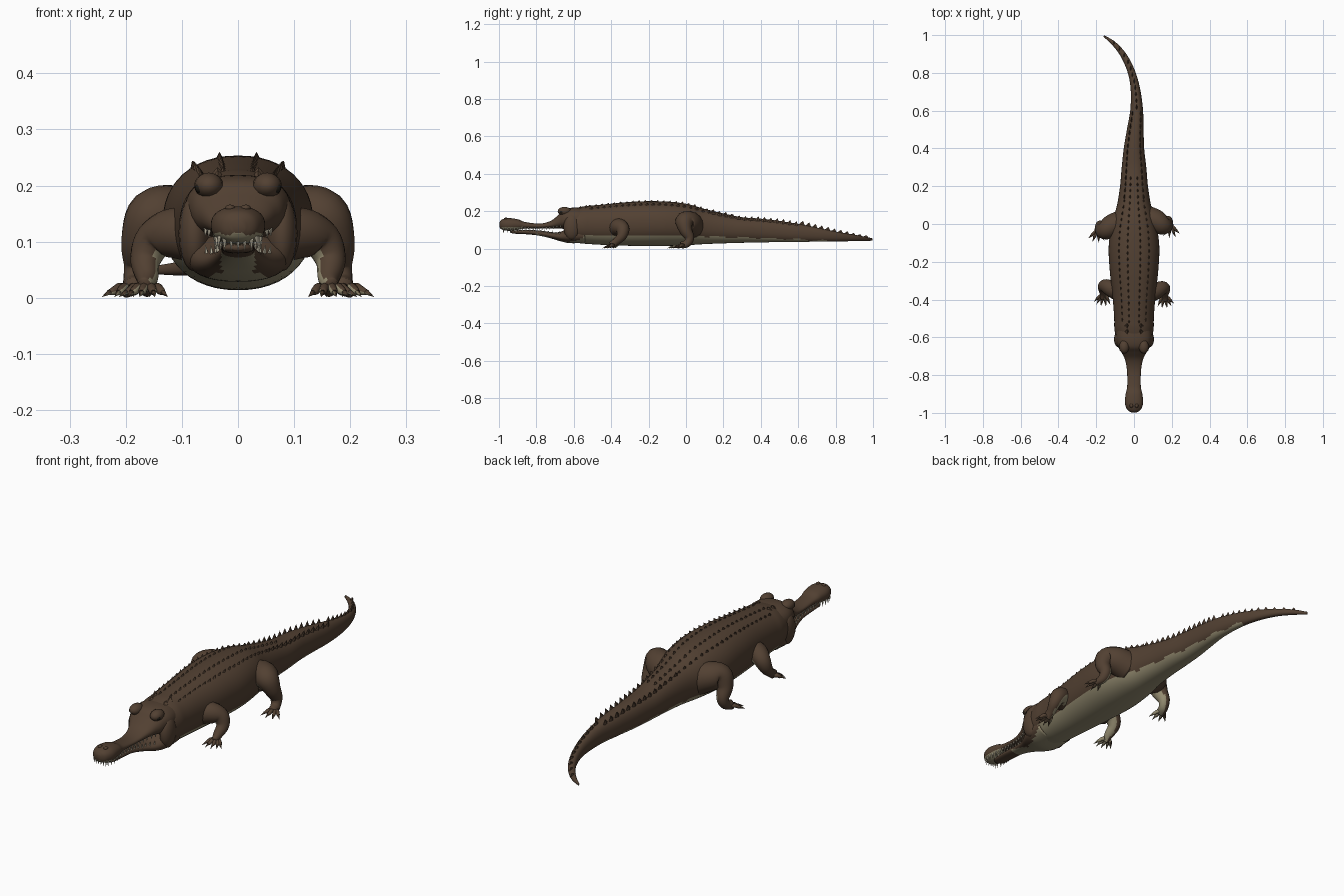
import bpy, bmesh, math
from mathutils import Vector

cube = bpy.data.objects.get("Cube")
if cube:
    bpy.data.objects.remove(cube)


def material(name, rgb):
    m = bpy.data.materials.new(name)
    m.use_nodes = True
    m.diffuse_color = (*rgb, 1)
    bsdf = m.node_tree.nodes["Principled BSDF"]
    bsdf.inputs["Base Color"].default_value = (*rgb, 1)
    bsdf.inputs["Roughness"].default_value = 0.8
    return m


HIDE = material("brown hide", (0.085, 0.052, 0.032))
BELLY = material("cream belly", (0.29, 0.255, 0.16))
TOOTH = material("ivory tooth", (0.55, 0.5, 0.38))
EYE = material("dark eye", (0.015, 0.012, 0.008))


def finish(bm, name, mats, rule=None, smooth=True):
    bmesh.ops.recalc_face_normals(bm, faces=bm.faces)
    bm.normal_update()
    for f in bm.faces:
        f.smooth = smooth
        if rule and rule(f.calc_center_median(), f.normal):
            f.material_index = 1
    mesh = bpy.data.meshes.new(name)
    bm.to_mesh(mesh)
    bm.free()
    for m in mats:
        mesh.materials.append(m)
    ob = bpy.data.objects.new(name, mesh)
    bpy.context.collection.objects.link(ob)
    return ob


def smooth_path(rows, sub):
    """Catmull-Rom interpolation through rows of numbers."""
    out = []
    last = len(rows) - 1
    for i in range(last):
        a, b, c, d = (rows[min(max(k, 0), last)] for k in range(i - 1, i + 3))
        for s in range(sub):
            t = s / sub
            out.append(tuple(
                q + 0.5 * t * (r - p + t * (2 * p - 5 * q + 4 * r - w + t * (3 * (q - r) + w - p)))
                for p, q, r, w in zip(a, b, c, d)))
    return out + [tuple(rows[last])]


def loft(bm, path, n, power=2.0, upright=False):
    """Skin closed rings along rows of x, y, z, half width, half height."""
    pts = [Vector(p[:3]) for p in path]
    rings, side = [], None
    for i, p in enumerate(path):
        tan = pts[min(i + 1, len(pts) - 1)] - pts[max(i - 1, 0)]
        if upright:
            tan.z = 0
        tan.normalize()
        if side is None or upright:
            side = tan.cross(Vector((0, 0, 1)))
        side = (side - tan * side.dot(tan)).normalized()
        up = side.cross(tan)
        ring = []
        for k in range(n):
            a = 2 * math.pi * k / n
            c, s = math.cos(a), math.sin(a)
            u = math.copysign(abs(c) ** (2 / power), c)
            v = math.copysign(abs(s) ** (2 / power), s)
            ring.append(bm.verts.new(pts[i] + side * u * p[3] + up * v * p[4]))
        rings.append(ring)
    for r, q in zip(rings, rings[1:]):
        for k in range(n):
            bm.faces.new((r[k], r[k - 1], q[k - 1], q[k]))
    bm.faces.new(rings[0])
    bm.faces.new(rings[-1])


def sections(rows, sub):
    """Rows of y, x, half width, bottom, top become loft rows."""
    return [(x, y, (lo + hi) / 2, w, (hi - lo) / 2) for y, x, w, lo, hi in smooth_path(rows, sub)]


def cone(bm, base, tip, r, n=5):
    loft(bm, [(*base, r, r), (*tip, r * 0.08, r * 0.08)], n)


# Trunk and tail
trunk = sections([
    (-.625, 0, .075, .06, .19), (-.6, 0, .095, .035, .212), (-.55, 0, .104, .027, .225),
    (-.5, 0, .105, .023, .23), (-.4, 0, .112, .018, .24), (-.25, 0, .128, .014, .252),
    (-.12, 0, .134, .014, .252), (0, 0, .118, .018, .24), (.1, 0, .09, .024, .212),
    (.2, 0, .074, .028, .188), (.3, 0, .065, .031, .168), (.4, 0, .054, .033, .16),
    (.5, .007, .044, .035, .148), (.6, .014, .034, .036, .132), (.7, .009, .026, .037, .112),
    (.78, -.006, .021, .038, .095), (.85, -.032, .018, .039, .082), (.91, -.067, .015, .04, .072),
    (.96, -.112, .011, .04, .063), (.995, -.16, .004, .043, .055)], 8)
bm = bmesh.new()
loft(bm, trunk, 48, 2.2, True)
finish(bm, "body_and_tail", [HIDE, BELLY], lambda c, n:
       c.y < .75 and c.z < .07 - .035 * max(c.y, 0) + .004 * math.sin(45 * c.y))

# Upper jaw with bulbous snout tip
upper = sections([
    (-.998, 0, .012, .115, .14), (-.985, 0, .034, .102, .155), (-.95, 0, .048, .095, .163),
    (-.9, 0, .044, .1, .157), (-.86, 0, .036, .107, .142), (-.78, 0, .037, .108, .134),
    (-.72, 0, .047, .108, .15), (-.68, 0, .066, .108, .183), (-.65, 0, .083, .105, .21),
    (-.6, 0, .094, .1, .219), (-.52, 0, .085, .08, .215)], 5)
bm = bmesh.new()
loft(bm, upper, 32, 2.3, True)
finish(bm, "upper_jaw", [HIDE, BELLY], lambda c, n: n.z < -.45 and c.y < -.87)

# Lower jaw
lower = sections([
    (-.94, 0, .01, .085, .094), (-.92, 0, .026, .08, .097), (-.86, 0, .03, .077, .1),
    (-.79, 0, .031, .07, .097), (-.72, 0, .046, .054, .088), (-.67, 0, .071, .039, .09),
    (-.62, 0, .09, .029, .115), (-.54, 0, .09, .03, .12)], 5)
bm = bmesh.new()
loft(bm, lower, 32, 2.3, True)
finish(bm, "lower_jaw", [HIDE, BELLY], lambda c, n: n.z < -.1 and c.y > -.8 and
       abs(c.x) < .03 + .4 * max(0, c.y + .69))


def at(path, y):
    return min(path, key=lambda p: abs(p[1] - y))


# Teeth along both jaws
bm = bmesh.new()
for s in (-1, 1):
    for k in range(17):
        y = -.975 + k * .019
        x, _, z, w, h = at(upper, y)
        px = s * w * .82
        size = .022 if k < 5 else .014
        cone(bm, (px, y, z - h * .6), (px * 1.03, y, z - h * .6 - size), .0045)
    for k in range(13):
        y = -.915 + k * .02
        x, _, z, w, h = at(lower, y)
        px = s * w * .84
        cone(bm, (px, y, z + h * .5), (px * 1.04, y, z + h * .5 + .017), .004)
for k in range(-2, 3):
    cone(bm, (k * .012, -.975, .106), (k * .012, -.977, .084), .0045)
finish(bm, "teeth", [TOOTH], smooth=False)


def ball(name, centre, radii, mat):
    b = bmesh.new()
    bmesh.ops.create_uvsphere(b, u_segments=16, v_segments=10, radius=1)
    for v in b.verts:
        v.co = Vector(centre) + Vector(a * r for a, r in zip(v.co, radii))
    finish(b, name, [mat])


# Brows, eyes, cheeks and nostrils
for s, tag in ((1, "left"), (-1, "right")):
    ball(tag + "_brow", (s * .052, -.65, .2), (.026, .036, .023), HIDE)
    ball(tag + "_eye", (s * .066, -.664, .196), (.011, .012, .01), EYE)
    ball(tag + "_cheek", (s * .078, -.61, .115), (.028, .045, .068), HIDE)
    ball(tag + "_nostril", (s * .014, -.962, .16), (.009, .011, .006), HIDE)


def on_back(y, f):
    """Point on the upper skin at a fraction f of the half width."""
    x, _, z, w, h = at(trunk, y)
    return Vector((x + f * w, y, z + h * (1 - abs(f) ** 2.2) ** (1 / 2.2)))


def scute(bm, p, long, wide, high, lean=0.0):
    base = [bm.verts.new(p + Vector(d)) for d in
            ((0, -long, -.005), (wide, 0, -.005), (0, long, -.005), (-wide, 0, -.005))]
    tip = bm.verts.new(p + Vector((lean, long * .5, high)))
    for k in range(4):
        bm.faces.new((base[k - 1], base[k], tip))
    bm.faces.new(base)


# Rows of back scutes
bm = bmesh.new()
for k in range(24):
    y = -.52 + k * .033
    for s in (-1, 1):
        scute(bm, on_back(y, s * .25), .015, .007, .009)
        if y < .12:
            scute(bm, on_back(y + .012, s * .58), .014, .007, .009, s * .004)
for s in (-1, 1):
    for y in (-.57, -.54):
        scute(bm, on_back(y, s * .35), .018, .014, .011)
finish(bm, "back_scutes", [HIDE], smooth=False)

# Tail crest: two rows that merge into one
bm = bmesh.new()
for k in range(25):
    y = .14 + k * .034
    high = .008 + .013 * math.sin(math.pi * min(1, .1 + k / 25))
    for s in ((-1, 1) if y < .6 else (0,)):
        scute(bm, on_back(y, s * .6), .019, .006, high, s * .003)
finish(bm, "tail_crest", [HIDE], smooth=False)


def leg(name, s, dy, rows, toes, reach):
    """Bent limb ending in fanned toes with claws."""
    b = bmesh.new()
    path = smooth_path([(s * x, y + dy, z, r, q) for x, y, z, r, q in rows], 5)
    loft(b, path, 18)
    x, y, z = path[-1][:3]
    for k in range(toes):
        a = s * (-.45 + 1.25 * k / (toes - 1))
        d = Vector((math.sin(a), -math.cos(a), 0))
        off = Vector((math.cos(a), 0, 0)) * s * .009 * (k - (toes - 1) / 2)
        start = Vector((x, y + .012, .017)) + off
        span = reach * (1 - .12 * abs(k - 1.5))
        joints = [(0, .018, .0085), (.4, .018, .0085), (.75, .012, .0075), (1, .01, .005)]
        loft(b, [(*(start + d * span * t).xy, h, r, r) for t, h, r in joints], 8)
        tip = start + d * span
        cone(b, (tip.x, tip.y, .01), (tip.x + d.x * .018, tip.y + d.y * .018, .002), .005, 6)
    inward = Vector((-s, 0, -.5)).normalized()
    finish(b, name, [HIDE, BELLY], lambda c, n: n.dot(inward) > .4 and c.z < .13)


HIND = [(.06, .03, .12, .07, .07), (.115, .015, .14, .062, .062), (.152, -.008, .142, .05, .05),
        (.174, -.002, .1, .035, .035), (.178, .018, .058, .026, .026),
        (.184, .006, .028, .021, .021), (.193, -.025, .018, .021, .014)]
FORE = [(.065, -.375, .11, .05, .05), (.115, -.355, .115, .045, .045), (.15, -.338, .1, .036, .036),
        (.165, -.345, .066, .027, .027), (.162, -.375, .036, .02, .02), (.165, -.4, .018, .02, .013)]
for s, tag, shift in ((1, "left", 0), (-1, "right", 1)):
    leg(tag + "_hind_leg", s, -.025 * shift, HIND, 4, .045)
    leg(tag + "_front_leg", s, .01 * shift, FORE, 5, .043)
